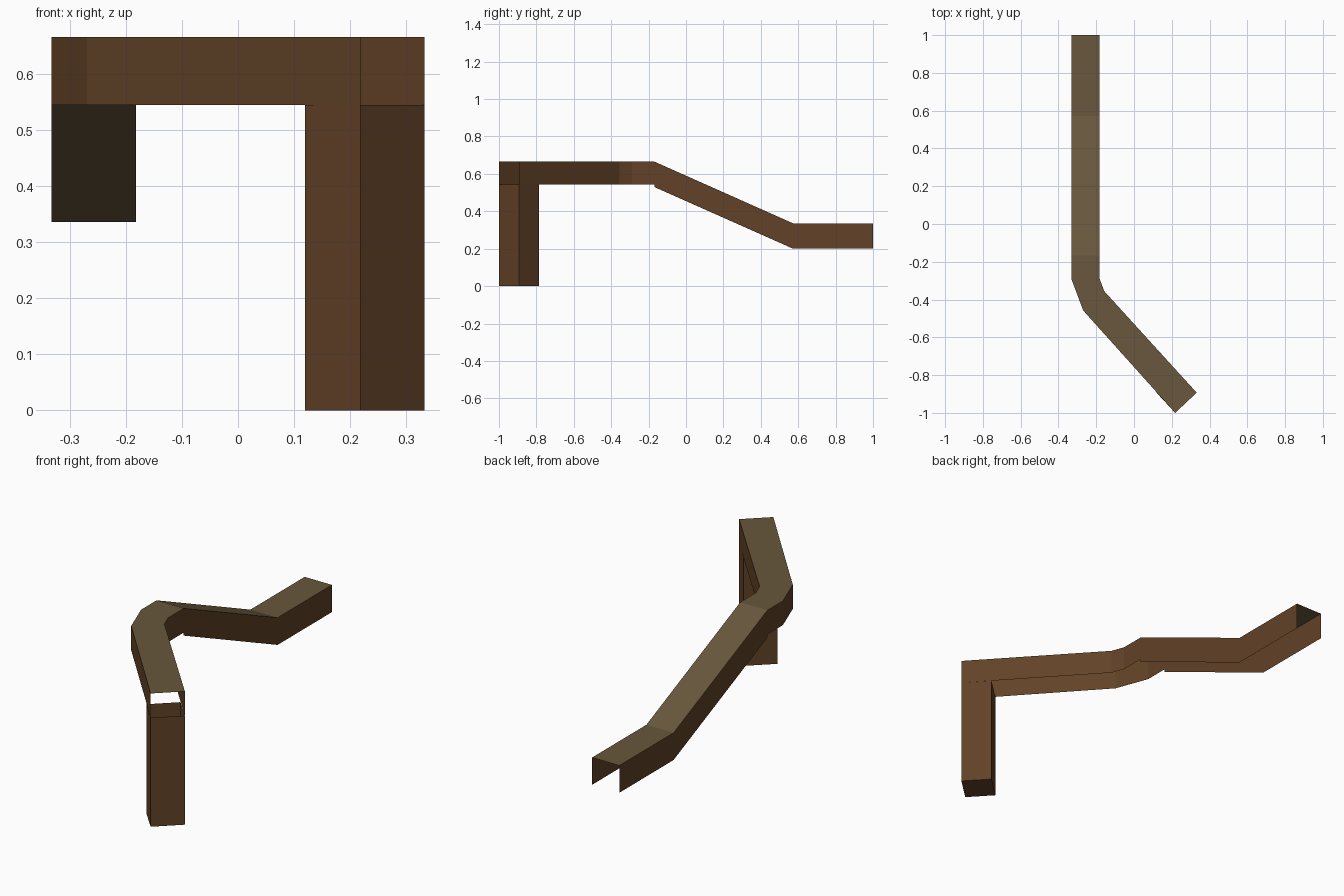
import bpy, bmesh
from mathutils import Vector

if "Cube" in bpy.data.objects:
    bpy.data.objects.remove(bpy.data.objects["Cube"])

def material(name, rgb):
    m = bpy.data.materials.new(name)
    m.diffuse_color = (*rgb, 1)
    m.use_nodes = True
    m.node_tree.nodes["Principled BSDF"].inputs["Base Color"].default_value = m.diffuse_color
    return m

SIDE = material("side brown", (0.122, 0.054, 0.020))
TOP = material("top grey brown", (0.138, 0.095, 0.046))

def make(name, faces):
    """faces: list of (corner points, material index)"""
    bm = bmesh.new()
    for pts, mi in faces:
        f = bm.faces.new([bm.verts.new(p) for p in pts])
        f.material_index = mi
    bmesh.ops.remove_doubles(bm, verts=bm.verts, dist=1e-4)
    me = bpy.data.meshes.new(name)
    bm.to_mesh(me)
    bm.free()
    me.materials.append(SIDE)
    me.materials.append(TOP)
    ob = bpy.data.objects.new(name, me)
    bpy.context.collection.objects.link(ob)

def channel(name, sections):
    """Thin channel open at the bottom and ends.
    section: outer xy, inner xy, top z, bottom z"""
    faces = []
    for (o0, i0, t0, b0), (o1, i1, t1, b1) in zip(sections, sections[1:]):
        faces.append(([(*o0, t0), (*o1, t1), (*i1, t1), (*i0, t0)], 1))
        faces.append(([(*o0, t0), (*o0, b0), (*o1, b1), (*o1, t1)], 0))
        faces.append(([(*i0, t0), (*i1, t1), (*i1, b1), (*i0, b0)], 0))
    make(name, faces)

XO, XI = -0.332, -0.182            # outer and inner side of the straight run
HI, LO = 0.665, 0.544              # upper run top and bottom
END_O, END_I = (0.218, -1.0), (0.332, -0.893)

# lower level run and ramp
channel("lower_ramp_channel", [
    ((XO, 1.0), (XI, 1.0), 0.336, 0.20),
    ((XO, 0.572), (XI, 0.572), 0.336, 0.20),
    ((XO, -0.168), (XI, -0.168), HI, 0.529)])

# upper run with the two-step bend
channel("upper_bend_channel", [
    ((XO, -0.168), (XI, -0.168), HI, LO),
    ((XO, -0.29), (XI, -0.29), HI, LO),
    ((-0.269, -0.458), (-0.158, -0.355), HI, LO),
    (END_O, END_I, HI, LO)])

# square leg under the open front end
back = Vector((-0.099, 0.107))
corners = [Vector(END_O), Vector(END_I), Vector(END_I) + back, Vector(END_O) + back]
leg = []
for a, b in zip(corners, corners[1:] + corners[:1]):
    leg.append(([(*a, 0), (*b, 0), (*b, LO), (*a, LO)], 0))
leg.append(([(*c, 0) for c in reversed(corners)], 0))
make("front_leg", leg)
